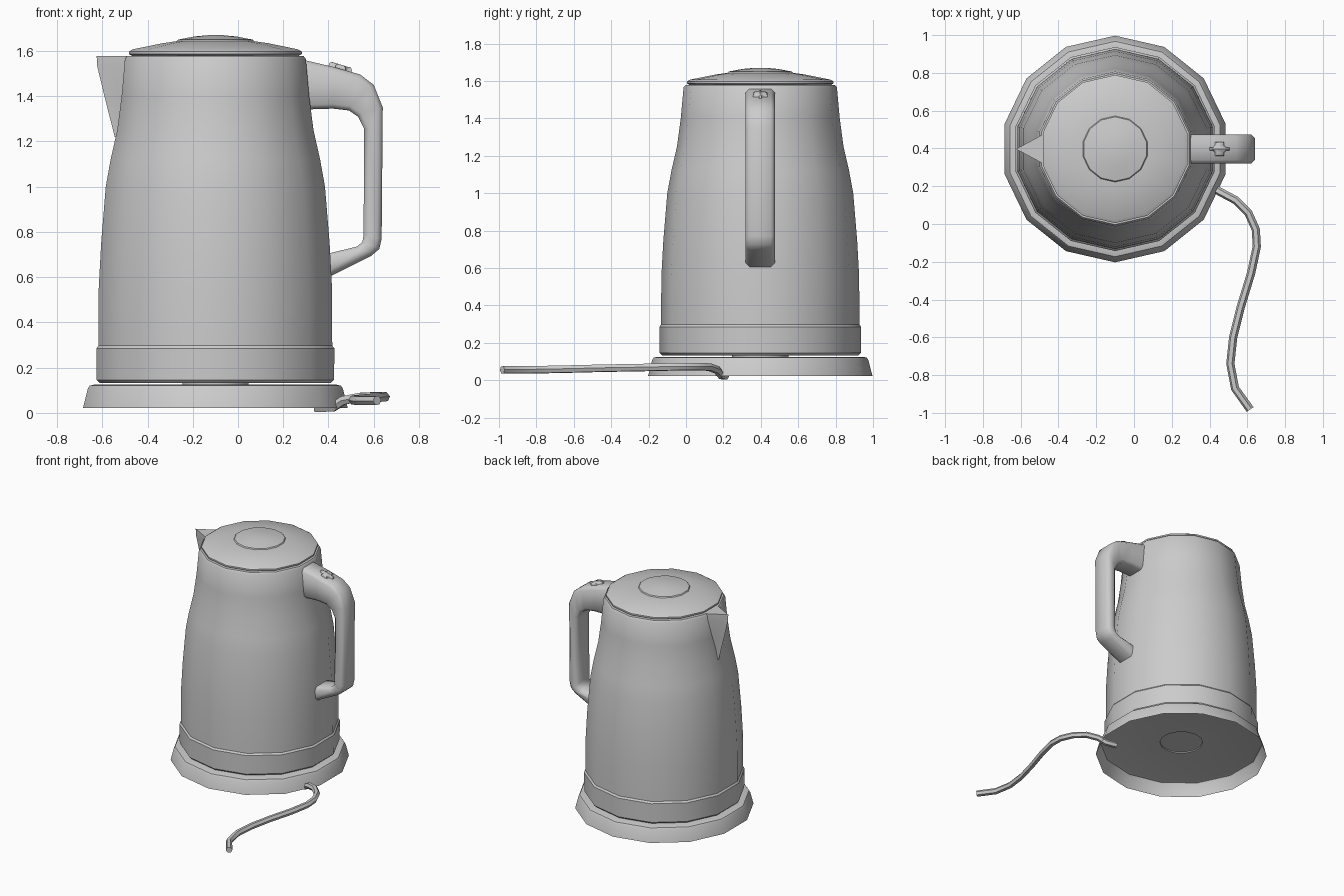
import bpy, bmesh, math
from mathutils import Matrix

if "Cube" in bpy.data.objects:
    bpy.data.objects.remove(bpy.data.objects["Cube"])

CX, CY, SIDES = -0.10, 0.397, 14


def finish(bm, name, angle=35, recalc=True):
    if recalc:
        bmesh.ops.recalc_face_normals(bm, faces=bm.faces)
    me = bpy.data.meshes.new(name)
    bm.to_mesh(me)
    bm.free()
    ob = bpy.data.objects.new(name, me)
    bpy.context.collection.objects.link(ob)
    smooth(ob, angle)
    return ob


def smooth(ob, angle=35):
    bpy.ops.object.select_all(action='DESELECT')
    ob.select_set(True)
    bpy.context.view_layer.objects.active = ob
    bpy.ops.object.shade_smooth_by_angle(angle=math.radians(angle))


def lathe(name, profile, cap_bottom=True, cap_top=True):
    """Revolve (radius, z) pairs around the kettle axis."""
    bm = bmesh.new()
    rings = []
    for r, z in profile:
        rings.append([bm.verts.new((CX + r * math.cos(a), CY + r * math.sin(a), z))
                      for a in (math.pi / 2 + 2 * math.pi * i / SIDES for i in range(SIDES))])
    for lo, hi in zip(rings, rings[1:]):
        for i in range(SIDES):
            j = (i + 1) % SIDES
            bm.faces.new((lo[i], lo[j], hi[j], hi[i]))
    if cap_bottom:
        bm.faces.new(rings[0][::-1])
    if cap_top:
        bm.faces.new(rings[-1])
    return finish(bm, name, recalc=False)


# Power base: shell open underneath, with the connector disc on top
lathe("power_base", [(0.60, 0.022), (0.578, 0.108), (0.57, 0.12), (0.55, 0.125),
                     (0.15, 0.125), (0.15, 0.136)], cap_bottom=False)

# Kettle body
lathe("bottom_band", [(0.525, 0.133), (0.538, 0.146), (0.54, 0.285), (0.53, 0.297), (0.51, 0.297)])
lathe("body", [(0.53, 0.295), (0.529, 0.55), (0.518, 0.75), (0.497, 1.0),
               (0.475, 1.12), (0.445, 1.25), (0.425, 1.40), (0.41, 1.565), (0.40, 1.578)])

# Lid and its raised centre
lathe("lid", [(0.375, 1.577), (0.392, 1.586), (0.392, 1.597), (0.375, 1.607),
              (0.24, 1.634), (0.177, 1.643)])
lathe("lid_knob", [(0.177, 1.64), (0.17, 1.65), (0.095, 1.664), (0.03, 1.67)])

# Spout: tapering wedge on the left of the rim
bm = bmesh.new()
levels = [(-0.625, 0.10, 1.578), (-0.622, 0.10, 1.53), (-0.588, 0.07, 1.39), (-0.545, 0.03, 1.22)]
rings = [[bm.verts.new(p) for p in ((x, CY, z), (x + 0.065, CY + w * 0.35, z), (-0.44, CY + w, z),
                                    (-0.44, CY - w, z), (x + 0.065, CY - w * 0.35, z))]
         for x, w, z in levels]
for a, b in zip(rings, rings[1:]):
    for i in range(5):
        j = (i + 1) % 5
        bm.faces.new((a[i], a[j], b[j], b[i]))
bm.faces.new(rings[0])
bm.faces.new(rings[-1])
finish(bm, "spout")

# Handle: paired outer / inner outline, extruded across y
outer = [(0.26, 1.567), (0.42, 1.53), (0.54, 1.496), (0.60, 1.45), (0.64, 1.35),
         (0.635, 0.77), (0.625, 0.725), (0.59, 0.695), (0.38, 0.59)]
inner = [(0.26, 1.34), (0.42, 1.345), (0.49, 1.337), (0.53, 1.31), (0.558, 1.255),
         (0.555, 0.785), (0.55, 0.755), (0.525, 0.735), (0.38, 0.70)]
bm = bmesh.new()
rings = []
for (ox, oz), (ix, iz) in zip(outer, inner):
    rings.append([bm.verts.new(p) for p in ((ox, CY - 0.078, oz), (ox, CY + 0.078, oz),
                                            (ix, CY + 0.078, iz), (ix, CY - 0.078, iz))])
for a, b in zip(rings, rings[1:]):
    for i in range(4):
        j = (i + 1) % 4
        bm.faces.new((a[i], a[j], b[j], b[i]))
long_edges = [bm.edges.get((a[i], b[i])) for a, b in zip(rings, rings[1:]) for i in range(4)]
bm.faces.new(rings[0])
bm.faces.new(rings[-1])
bmesh.ops.bevel(bm, geom=long_edges, offset=0.02, segments=1, affect='EDGES')
finish(bm, "handle", 50)

# Lid release button on the handle
bm = bmesh.new()
bmesh.ops.create_cube(bm, size=1, matrix=Matrix.Diagonal((0.105, 0.075, 0.06, 1)))
bmesh.ops.bevel(bm, geom=[e for e in bm.edges if abs(e.verts[0].co.z - e.verts[1].co.z) > 0.01],
                offset=0.03, segments=3, affect='EDGES')
top = [e for e in bm.edges if all(v.co.z > 0.029 for v in e.verts)]
bmesh.ops.bevel(bm, geom=top, offset=0.008, segments=1, affect='EDGES')
bm.transform(Matrix.Translation((0.448, CY, 1.51)) @ Matrix.Rotation(math.radians(17), 4, 'Y'))
finish(bm, "lid_button", 50)

# Power cord
path = [(0.34, 0.21, 0.022), (0.42, 0.19, 0.025), (0.465, 0.165, 0.055), (0.54, 0.125, 0.07),
        (0.605, 0.06, 0.072), (0.645, -0.03, 0.072), (0.65, -0.12, 0.07), (0.62, -0.26, 0.067),
        (0.565, -0.44, 0.064), (0.525, -0.60, 0.06), (0.51, -0.74, 0.057), (0.535, -0.87, 0.055),
        (0.615, -0.982, 0.055)]
cu = bpy.data.curves.new("power_cord", 'CURVE')
cu.dimensions = '3D'
cu.bevel_depth = 0.022
cu.bevel_resolution = 1
cu.use_fill_caps = True
sp = cu.splines.new('POLY')
sp.points.add(len(path) - 1)
for p, co in zip(sp.points, path):
    p.co = (*co, 1)
cord = bpy.data.objects.new("power_cord", cu)
bpy.context.collection.objects.link(cord)
bpy.ops.object.select_all(action='DESELECT')
cord.select_set(True)
bpy.context.view_layer.objects.active = cord
bpy.ops.object.convert(target='MESH')
smooth(bpy.context.view_layer.objects.active)
